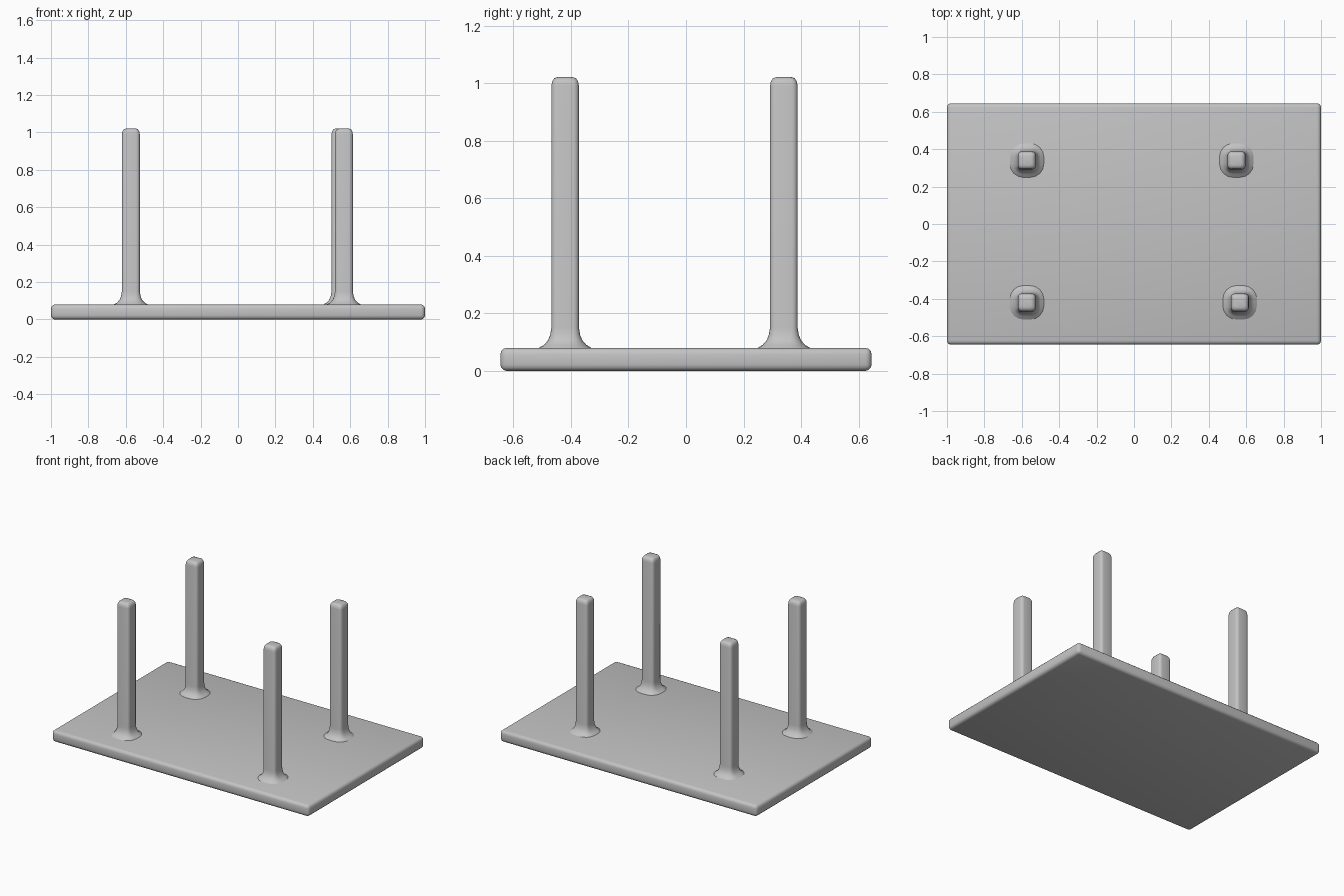
import bpy, bmesh, math

cube = bpy.data.objects.get("Cube")
if cube:
    bpy.data.objects.remove(cube, do_unlink=True)

# Single plain grey
grey = bpy.data.materials.new("plain grey")
grey.use_nodes = True
colour = (0.55, 0.55, 0.55, 1)
grey.diffuse_color = colour
grey.node_tree.nodes["Principled BSDF"].inputs["Base Color"].default_value = colour


def finish(name, bm, location, angle):
    bmesh.ops.recalc_face_normals(bm, faces=bm.faces)
    mesh = bpy.data.meshes.new(name)
    bm.to_mesh(mesh)
    bm.free()
    obj = bpy.data.objects.new(name, mesh)
    bpy.context.collection.objects.link(obj)
    obj.location = location
    mesh.materials.append(grey)
    bpy.ops.object.select_all(action='DESELECT')
    obj.select_set(True)
    bpy.context.view_layer.objects.active = obj
    bpy.ops.object.shade_smooth_by_angle(angle=math.radians(angle))
    return obj


def rounded_square(half, radius, z, steps=4):
    """Points around a square with rounded corners."""
    points = []
    for corner in range(4):
        middle = math.radians(45 + 90 * corner)
        cx = math.copysign(half - radius, math.cos(middle))
        cy = math.copysign(half - radius, math.sin(middle))
        for i in range(steps + 1):
            a = math.radians(90 * corner + 90 * i / steps)
            points.append((cx + radius * math.cos(a), cy + radius * math.sin(a), z))
    return points


# Base slab with rounded edges
WIDTH, DEPTH, THICK = 2.0, 1.29, 0.08
bm = bmesh.new()
bmesh.ops.create_cube(bm, size=1)
bmesh.ops.scale(bm, vec=(WIDTH, DEPTH, THICK), verts=bm.verts)
bmesh.ops.bevel(bm, geom=bm.edges[:], offset=0.022, segments=3,
                profile=0.5, affect='EDGES')
finish("base_slab", bm, (0, 0, THICK / 2), 40)

# Post sections from the flared foot to the rounded tip: half width, corner radius, z
SECTIONS = [
    (0.097, 0.080, 0.074), (0.090, 0.072, 0.081), (0.074, 0.054, 0.090),
    (0.060, 0.036, 0.106), (0.052, 0.026, 0.125), (0.048, 0.020, 0.150),
    (0.048, 0.020, 0.990), (0.045, 0.019, 1.006), (0.038, 0.017, 1.017),
    (0.026, 0.014, 1.021),
]


def post(name, x, y):
    bm = bmesh.new()
    rings = [[bm.verts.new(p) for p in rounded_square(*s)] for s in SECTIONS]
    count = len(rings[0])
    for low, high in zip(rings, rings[1:]):
        for i in range(count):
            j = (i + 1) % count
            bm.faces.new((low[i], low[j], high[j], high[i]))
    bm.faces.new(rings[0][::-1])
    bm.faces.new(rings[-1])
    finish(name, bm, (x, y, 0), 50)


# Four upright posts
for name, x, y in (("front_right_post", -0.573, -0.42),
                   ("front_left_post", 0.566, -0.42),
                   ("back_right_post", -0.573, 0.34),
                   ("back_left_post", 0.548, 0.34)):
    post(name, x, y)
